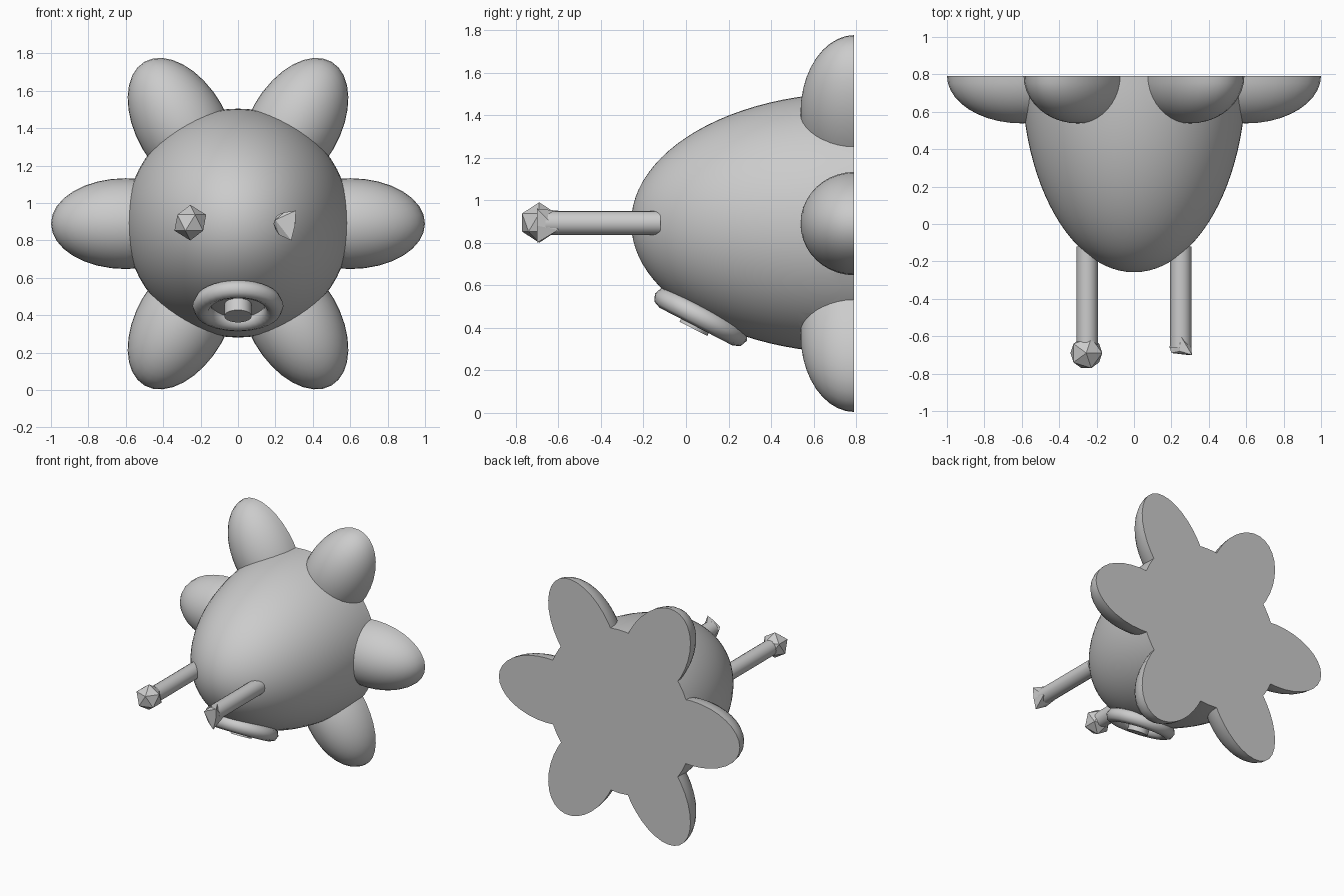
import bpy, bmesh, math
from mathutils import Matrix, Vector

if "Cube" in bpy.data.objects:
    bpy.data.objects.remove(bpy.data.objects["Cube"])

BACK = 0.79          # plane of the flat back
MID_Z = 0.89


def finish(name, bm, angle=40):
    bmesh.ops.recalc_face_normals(bm, faces=bm.faces[:])
    me = bpy.data.meshes.new(name)
    bm.to_mesh(me)
    bm.free()
    ob = bpy.data.objects.new(name, me)
    bpy.context.collection.objects.link(ob)
    activate(ob)
    if angle:
        bpy.ops.object.shade_smooth_by_angle(angle=math.radians(angle))
    return ob


def activate(ob):
    bpy.ops.object.select_all(action='DESELECT')
    ob.select_set(True)
    bpy.context.view_layer.objects.active = ob


def ellipsoid(name, centre, radii, spin=0.0, segs=48, rings=32):
    # poles lie along local y
    m = (Matrix.Translation(centre) @ Matrix.Rotation(-spin, 4, 'Y')
         @ Matrix.Diagonal((*radii, 1)) @ Matrix.Rotation(math.pi / 2, 4, 'X'))
    bm = bmesh.new()
    bmesh.ops.create_uvsphere(bm, u_segments=segs, v_segments=rings, radius=1, matrix=m)
    return finish(name, bm)


def rod(name, start, end, r1, r2, segs):
    start, end = Vector(start), Vector(end)
    d = end - start
    m = Matrix.Translation((start + end) / 2) @ d.to_track_quat('Z', 'Y').to_matrix().to_4x4()
    bm = bmesh.new()
    bmesh.ops.create_cone(bm, cap_ends=True, segments=segs, radius1=r1, radius2=r2,
                          depth=d.length, matrix=m)
    return finish(name, bm)


# Egg-shaped body fused with six petals
body = ellipsoid("body", (0, BACK + 0.005, MID_Z + 0.003), (0.6, 1.053, 0.612), segs=64, rings=48)
for i in range(6):
    a = i * math.pi / 3
    c = (0.6 * math.cos(a), BACK + 0.003, MID_Z + 0.6 * math.sin(a))
    petal = ellipsoid("petal", c, (0.4, 0.255, 0.243), a, 32, 20)
    activate(body)
    mod = body.modifiers.new("join", 'BOOLEAN')
    mod.operation, mod.solver, mod.object = 'UNION', 'EXACT', petal
    bpy.ops.object.modifier_apply(modifier=mod.name)
    bpy.data.objects.remove(petal)

# Flat back
bm = bmesh.new()
bm.from_mesh(body.data)
bmesh.ops.bisect_plane(bm, geom=bm.verts[:] + bm.edges[:] + bm.faces[:], dist=1e-5,
                       plane_co=(0, BACK, 0), plane_no=(0, 1, 0), clear_outer=True)
rim = [e for e in bm.edges if e.is_boundary and all(abs(v.co.y - BACK) < 1e-3 for v in e.verts)]
bmesh.ops.triangle_fill(bm, use_beauty=True, edges=rim, normal=(0, 1, 0))
bmesh.ops.recalc_face_normals(bm, faces=bm.faces[:])
bm.to_mesh(body.data)
bm.free()
activate(body)
bpy.ops.object.shade_smooth_by_angle(angle=math.radians(40))

# Eye stalks
for side, label in ((-1, "left"), (1, "right")):
    rod(label + "_eye_stalk", (side * 0.25, -0.12, 0.893), (side * 0.25, -0.66, 0.893),
        0.057, 0.057, 16)

# Left eye: faceted ball
bm = bmesh.new()
bmesh.ops.create_icosphere(bm, subdivisions=1, radius=0.095,
                           matrix=Matrix.Translation((-0.255, -0.69, 0.895)))
finish("left_eye", bm, 0)

# Right eye: flattened faceted end
bm = bmesh.new()
for p in [(0.19, -0.66, 0.89), (0.20, -0.69, 0.91), (0.245, -0.68, 0.95), (0.31, -0.70, 0.96),
          (0.305, -0.70, 0.88), (0.285, -0.70, 0.80), (0.22, -0.67, 0.83), (0.25, -0.60, 0.95),
          (0.20, -0.60, 0.86), (0.30, -0.60, 0.86)]:
    bm.verts.new(p)
bmesh.ops.convex_hull(bm, input=bm.verts[:])
finish("right_eye", bm, 0)

# Mouth ring on the underside of the nose end
normal = Vector((0, -0.46, -0.89)).normalized()
centre = Vector((0, 0.07, 0.45))
bpy.ops.mesh.primitive_torus_add(location=centre, rotation=normal.to_track_quat('Z', 'Y').to_euler(),
                                 major_radius=0.193, minor_radius=0.05,
                                 major_segments=32, minor_segments=8)
ring = bpy.context.object
ring.name = "mouth_ring"
bpy.ops.object.shade_smooth_by_angle(angle=math.radians(50))

# Nozzle in the middle of the mouth
tip = Vector((0, 0.035, 0.395))
rod("mouth_nozzle", tip - normal * 0.09, tip, 0.073, 0.073, 20)
